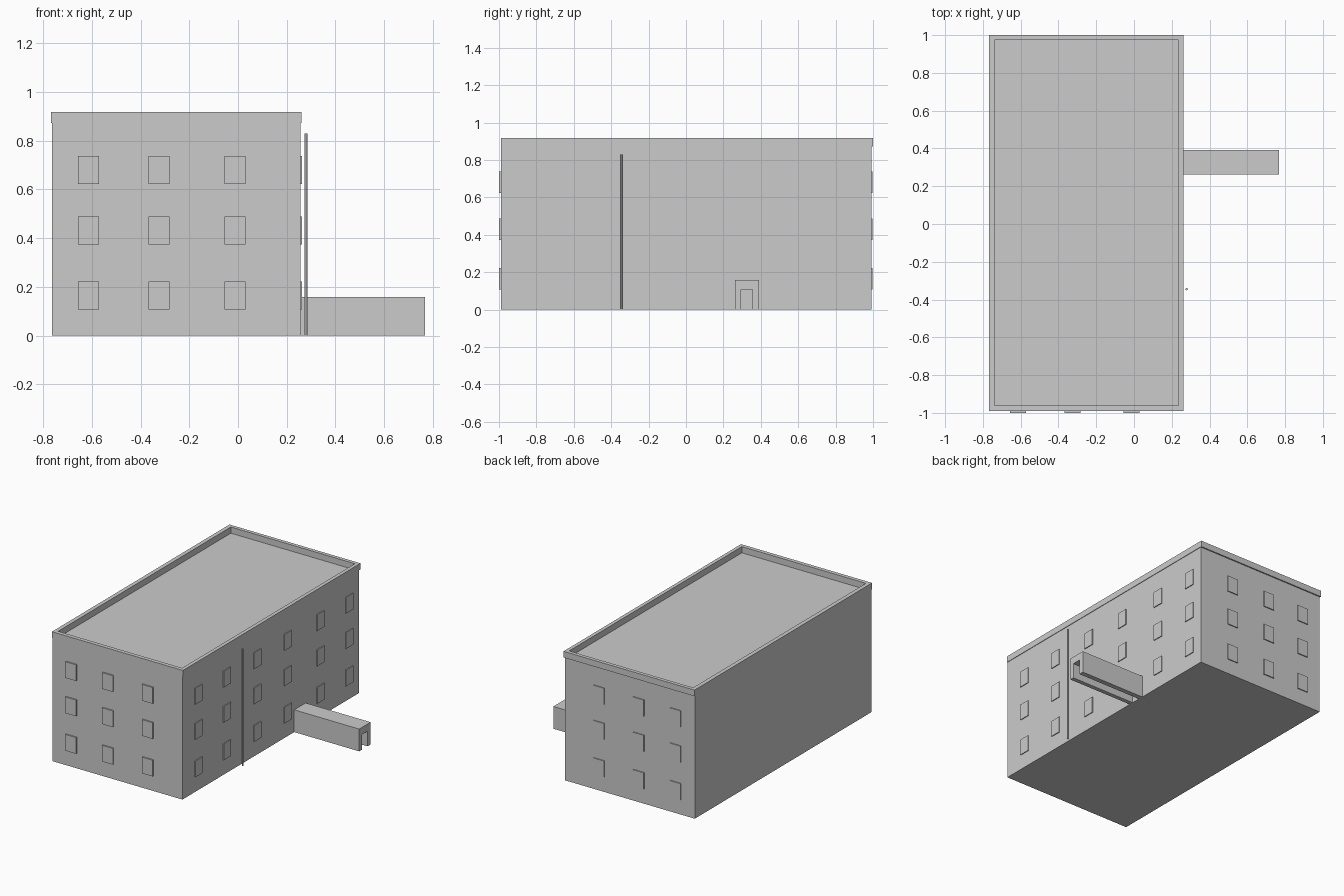
import bpy

if "Cube" in bpy.data.objects:
    bpy.data.objects.remove(bpy.data.objects["Cube"])


def box(name, x, y, z):
    """Axis-aligned box from (min, max) ranges."""
    verts = [(a, b, c) for c in z for b in y for a in x]
    faces = [(0, 2, 3, 1), (4, 5, 7, 6), (0, 1, 5, 4),
             (2, 6, 7, 3), (0, 4, 6, 2), (1, 3, 7, 5)]
    mesh = bpy.data.meshes.new(name)
    mesh.from_pydata(verts, [], faces)
    obj = bpy.data.objects.new(name, mesh)
    bpy.context.collection.objects.link(obj)
    return obj


def prism(name, loop, n):
    """Closed shell from four rings of n points, joined ring to ring."""
    verts = [p for ring in loop for p in ring]
    k = len(loop)
    faces = []
    for r in range(k):
        for i in range(n):
            j, s = (i + 1) % n, (r + 1) % k
            faces.append((r * n + i, r * n + j, s * n + j, s * n + i))
    mesh = bpy.data.meshes.new(name)
    mesh.from_pydata(verts, [], faces)
    obj = bpy.data.objects.new(name, mesh)
    bpy.context.collection.objects.link(obj)
    return obj


def rect(x0, x1, y0, y1, z):
    return [(x0, y0, z), (x1, y0, z), (x1, y1, z), (x0, y1, z)]


# Main block, its top is the flat roof
X0, X1, Y0, Y1, ROOF, TOP = -0.763, 0.257, -0.99, 0.991, 0.873, 0.917
box("building_body", (X0, X1), (Y0, Y1), (0, ROOF))

# Parapet ring around the roof
outer = (-0.767, 0.261, -0.99, 1.0)
inner = (-0.738, 0.235, -0.962, 0.974)
prism("roof_parapet", [rect(*outer, ROOF), rect(*outer, TOP),
                       rect(*inner, TOP), rect(*inner, ROOF)], 4)

# Window panels: three storeys on front, back and right
for row, z in enumerate((0.107, 0.373, 0.623), 1):
    zr = (z, z + 0.115)
    for col, x in enumerate((-0.656, -0.367, -0.055), 1):
        xr = (x, x + 0.085)
        box(f"front_window_{row}_{col}", xr, (-1.0, Y0 + 0.005), zr)
        box(f"back_window_{row}_{col}", xr, (Y1 - 0.005, 0.998), zr)
    for col, y in enumerate((-0.852, -0.534, -0.194, 0.148, 0.513, 0.836), 1):
        box(f"right_window_{row}_{col}", (X1 - 0.005, 0.263), (y, y + 0.08), zr)

# Drain pipe beside the right wall
bpy.ops.mesh.primitive_cylinder_add(vertices=12, radius=0.006, depth=0.83,
                                    location=(0.279, -0.345, 0.415))
pipe = bpy.context.object
pipe.name = "drain_pipe"
bpy.ops.object.shade_smooth_by_angle()

# Covered entrance passage: an upside-down U profile run along x
profile = [(0.263, 0), (0.263, 0.158), (0.391, 0.158), (0.391, 0),
           (0.356, 0), (0.356, 0.107), (0.293, 0.107), (0.293, 0)]
n = len(profile)
verts = [(x, y, z) for x in (X1 - 0.002, 0.767) for y, z in profile]
faces = [(i, (i + 1) % n, n + (i + 1) % n, n + i) for i in range(n)]
for o in (0, n):
    caps = [(0, 1, 6, 7), (1, 2, 5, 6), (2, 3, 4, 5)]
    faces += [tuple(o + v for v in (c[::-1] if o == 0 else c)) for c in caps]
mesh = bpy.data.meshes.new("entrance_passage")
mesh.from_pydata(verts, [], faces)
bpy.context.collection.objects.link(bpy.data.objects.new("entrance_passage", mesh))

# Consistent outward normals
import bmesh
for obj in bpy.data.objects:
    bm = bmesh.new()
    bm.from_mesh(obj.data)
    bmesh.ops.recalc_face_normals(bm, faces=bm.faces)
    bm.to_mesh(obj.data)
    bm.free()
